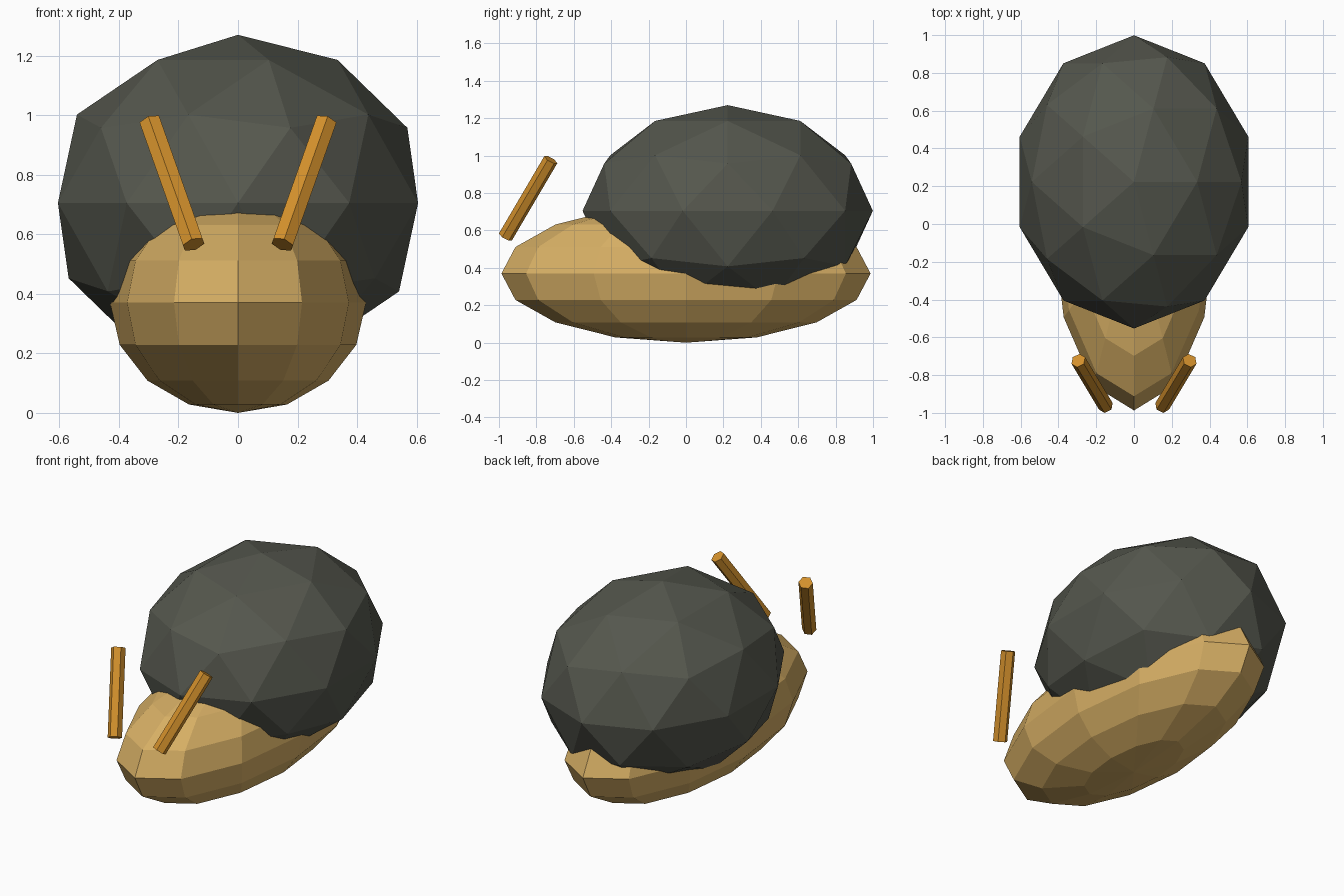
import bpy
from math import radians

if "Cube" in bpy.data.objects:
    bpy.data.objects.remove(bpy.data.objects["Cube"])


def finish(name, color, scale=(1, 1, 1)):
    """Name, scale and colour the newest primitive."""
    ob = bpy.context.object
    ob.name = name
    ob.scale = scale
    mat = bpy.data.materials.new(name + "_colour")
    mat.diffuse_color = (*color, 1)
    mat.use_nodes = True
    mat.node_tree.nodes["Principled BSDF"].inputs["Base Color"].default_value = mat.diffuse_color
    ob.data.materials.append(mat)
    return ob


# Body: faceted ellipsoid resting on the ground
bpy.ops.mesh.primitive_uv_sphere_add(segments=12, ring_count=8, radius=1,
                                     location=(0, 0, 0.37))
finish("body", (0.68, 0.43, 0.13), (0.43, 0.987, 0.37))

# Shell: stretched icosphere sunk into the back
bpy.ops.mesh.primitive_ico_sphere_add(subdivisions=2, radius=1,
                                      location=(0, 0.223, 0.705))
finish("shell", (0.09, 0.095, 0.075), (0.636, 0.776, 0.565))

# Feelers: six-sided rods leaning back and outward
for side, label in ((-1, "left"), (1, "right")):
    bpy.ops.mesh.primitive_cylinder_add(vertices=6, radius=0.04, depth=0.5,
                                        location=(side * 0.222, -0.844, 0.772),
                                        rotation=(radians(-29), side * radians(19.5), 0))
    finish(label + "_feeler", (0.65, 0.28, 0.025))
